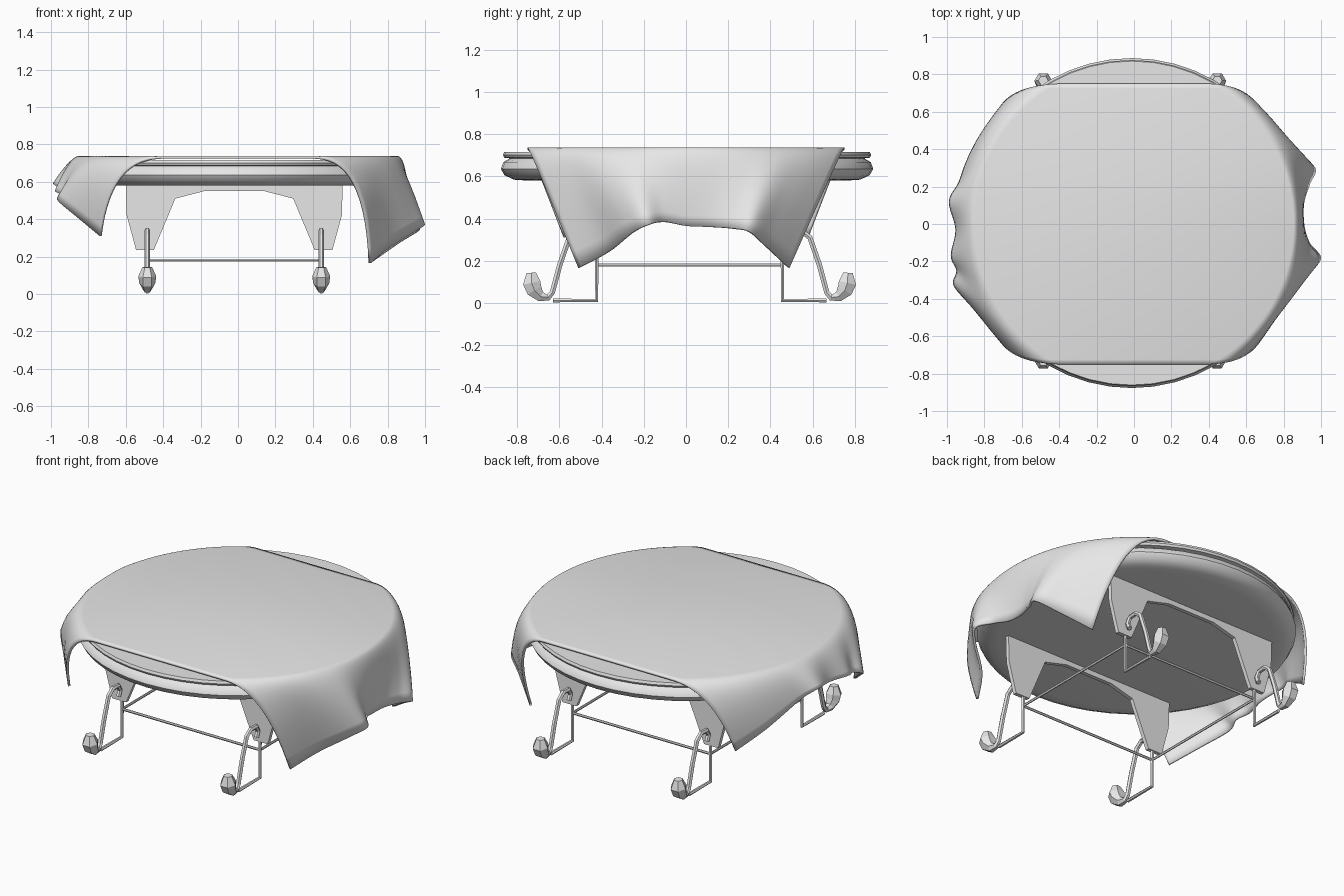
import bpy, bmesh, math
from mathutils import Vector

cube = bpy.data.objects.get("Cube")
if cube:
    bpy.data.objects.remove(cube, do_unlink=True)

CX, CY = -0.02, 0.017          # centre of the leg frame
mat = bpy.data.materials.new("plain_grey")
mat.use_nodes = True
GREY = (0.8, 0.8, 0.8, 1)
mat.diffuse_color = GREY
mat.node_tree.nodes["Principled BSDF"].inputs["Base Color"].default_value = GREY


def add(name, data):
    obj = bpy.data.objects.new(name, data)
    data.materials.append(mat)
    bpy.context.collection.objects.link(obj)
    return obj


def add_bmesh(name, bm):
    bmesh.ops.recalc_face_normals(bm, faces=bm.faces)
    mesh = bpy.data.meshes.new(name)
    bm.to_mesh(mesh)
    bm.free()
    return add(name, mesh)


def smooth(obj, degrees):
    bpy.ops.object.select_all(action='DESELECT')
    obj.select_set(True)
    bpy.context.view_layer.objects.active = obj
    bpy.ops.object.shade_smooth_by_angle(angle=math.radians(degrees))


def tube(name, points, radius, scales=None, closed=False):
    curve = bpy.data.curves.new(name, 'CURVE')
    curve.dimensions = '3D'
    curve.bevel_depth = radius
    curve.bevel_resolution = 1
    curve.use_fill_caps = True
    spline = curve.splines.new('POLY')
    spline.points.add(len(points) - 1)
    spline.use_cyclic_u = closed
    spline.use_smooth = False
    for i, p in enumerate(points):
        spline.points[i].co = (*p, 1)
        spline.points[i].radius = scales[i] if scales else 1
    return add(name, curve)


# Round top: a thin upper disc over a fat rounded rim
profile = [(0, .58), (.76, .58), (.82, .584), (.865, .605), (.882, .635),
           (.87, .667), (.84, .685), (.866, .688), (.872, .70), (.866, .715), (0, .715)]
bm = bmesh.new()
ring = [bm.verts.new((r, 0, z)) for r, z in profile]
edges = [bm.edges.new(pair) for pair in zip(ring, ring[1:])]
bmesh.ops.spin(bm, geom=ring + edges, axis=(0, 0, 1), cent=(0, 0, 0),
               angle=math.tau, steps=48)
bmesh.ops.remove_doubles(bm, verts=bm.verts, dist=1e-4)
top = add_bmesh("table_top", bm)
top.location = (-.012, .005, 0)
smooth(top, 40)

# Two arched panels, front and back, each forming a pair of legs
half = [(.58, .585), (.575, .42), (.525, .235), (.43, .235), (.315, .51), (.16, .55)]
outline = half + [(-x, z) for x, z in reversed(half)]
for name, y in (("front_leg_panel", CY - .44), ("back_leg_panel", CY + .44)):
    bm = bmesh.new()
    face = bm.faces.new([bm.verts.new((CX + x, y - .012, z)) for x, z in outline])
    out = bmesh.ops.extrude_face_region(bm, geom=[face])
    moved = [v for v in out["geom"] if isinstance(v, bmesh.types.BMVert)]
    bmesh.ops.translate(bm, vec=(0, .024, 0), verts=moved)
    add_bmesh(name, bm)

# Hooked feet and wire stands at the four corners
hook = [(.475, .27), (.46, .305), (.48, .338), (.53, .341), (.57, .31), (.615, .18),
        (.65, .05), (.67, .026), (.705, .03), (.735, .06), (.748, .095), (.75, .143)]
hook_scale = [1] * 7 + [1.2, 1.9, 3, 3.3, 1.8]
for sx, side in ((1, "left"), (-1, "right")):
    for sy, end in ((-1, "front"), (1, "back")):
        x = CX + sx * .465
        tube(f"{end}_{side}_hook_foot", [(x, CY + sy * y, z) for y, z in hook],
             .0145, hook_scale)
        wire = [(.44, .25), (.44, .012), (.648, .012)]
        tube(f"{end}_{side}_wire_stand", [(x, CY + sy * y, z) for y, z in wire], .0105)

corners = [(CX + a * .465, CY + b * .44, .18) for a, b in ((-1, -1), (1, -1), (1, 1), (-1, 1))]
tube("rod_frame", corners, .0085, closed=True)


# Draped cloth: flat across the top, each end falling to its own wavy hem
def along(points, t):
    """Smooth path through evenly spaced points, t from 0 to 1."""
    f = t * (len(points) - 1)
    i = min(int(f), len(points) - 2)
    f -= i
    a, b, c, d = (Vector(points[max(0, min(len(points) - 1, i + k))]) for k in (-1, 0, 1, 2))
    return b + .5 * f * (c - a + f * (2 * a - 5 * b + 4 * c - d + f * (3 * (b - c) + d - a)))


left_hem = [(.71, -.51, .165), (.80, -.37, .24), (.94, -.26, .33), (1.0, -.18, .372),
            (.94, -.10, .385), (.91, 0, .365), (.91, .11, .36), (.94, .21, .355),
            (.97, .30, .34), (.86, .38, .27), (.71, .49, .165)]
right_hem = [(-.74, -.58, .31), (-.86, -.45, .41), (-.965, -.33, .50), (-.95, -.25, .53),
             (-.98, -.17, .55), (-.955, -.03, .56), (-.99, .12, .59), (-.94, .22, .55),
             (-.90, .33, .49), (-.84, .45, .41), (-.74, .58, .31)]
ROWS, FALL, Z = 60, 14, .737


def end_row(hem, sign, t):
    """Points from the top edge down to the hem."""
    v = -.75 + 1.5 * t
    start = Vector((sign * math.sqrt(.855 ** 2 - v * v), v, Z))
    bend = Vector((sign * (.915 - .4 * v * v), v * .985, Z - .012))
    stop = along(hem, t)
    ks = [k / FALL for k in range(FALL + 1)]
    return [start * (1 - k) ** 2 + bend * 2 * k * (1 - k) + stop * k * k for k in ks]


bm = bmesh.new()
rows = []
for j in range(ROWS + 1):
    t = j / ROWS
    pts = end_row(right_hem, -1, t)[::-1] + end_row(left_hem, 1, t)
    rows.append([bm.verts.new(p) for p in pts])
for r0, r1 in zip(rows, rows[1:]):
    for i in range(len(r0) - 1):
        bm.faces.new((r0[i], r0[i + 1], r1[i + 1], r1[i]))
cloth = add_bmesh("draped_cloth", bm)
if cloth.data.polygons[len(cloth.data.polygons) // 2].normal.z < 0:
    cloth.data.flip_normals()
thick = cloth.modifiers.new("thickness", 'SOLIDIFY')
thick.thickness = .014
thick.offset = -1
smooth(cloth, 50)
